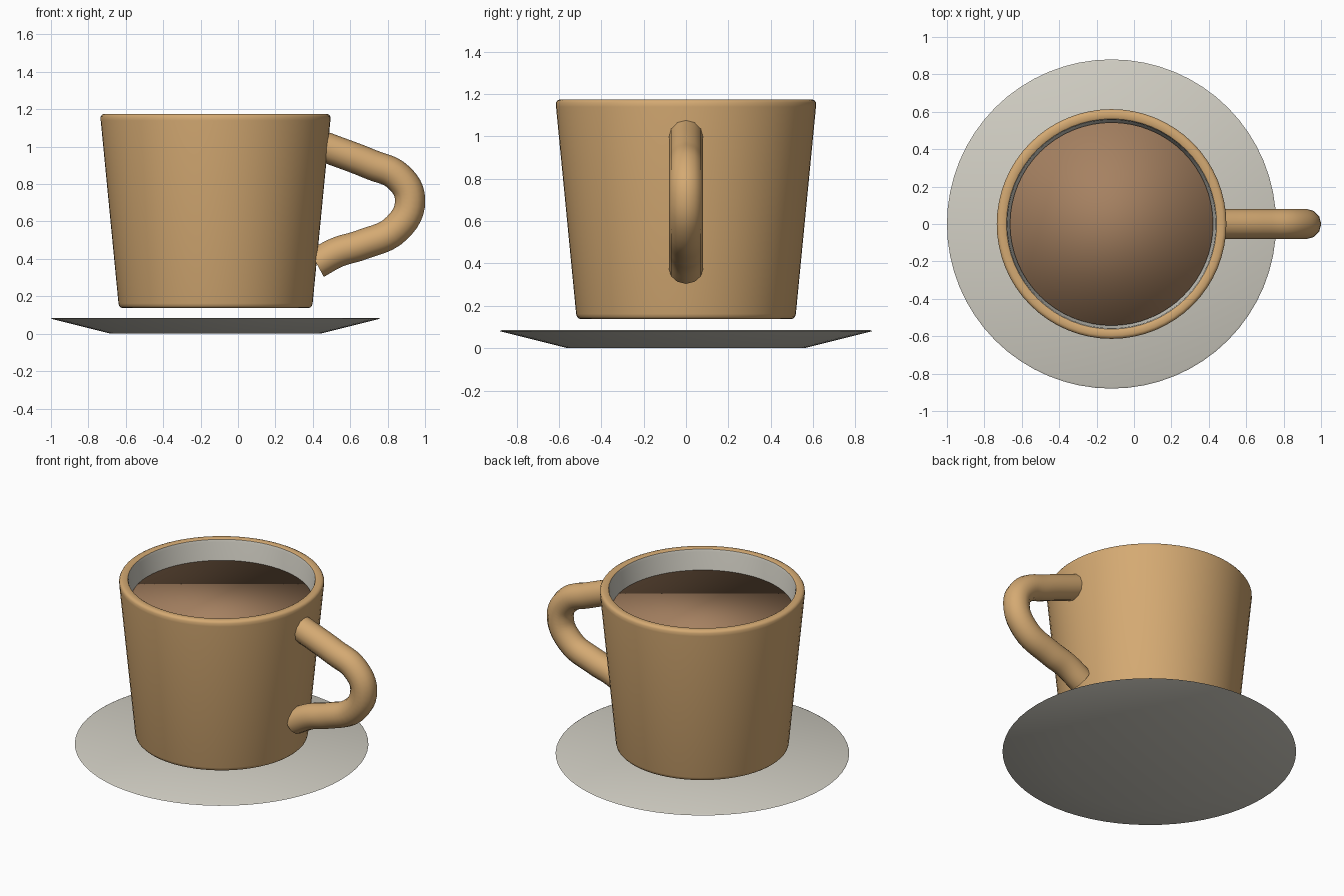
import bpy
import math

cube = bpy.data.objects.get("Cube")
if cube:
    bpy.data.objects.remove(cube, do_unlink=True)

AXIS_X = -0.12   # the cup and saucer share this centre line
SIDES = 64


def make_material(name, rgb):
    mat = bpy.data.materials.new(name)
    mat.use_nodes = True
    mat.diffuse_color = (*rgb, 1)
    mat.node_tree.nodes["Principled BSDF"].inputs["Base Color"].default_value = (*rgb, 1)
    return mat


tan = make_material("tan_glaze", (0.66, 0.40, 0.17))
grey = make_material("pale_grey", (0.64, 0.62, 0.55))
brown = make_material("coffee_brown", (0.38, 0.22, 0.12))


def lathe(name, profile, mats, face_mat=None, smooth_angle=40):
    """Spin a (radius, height) profile, closing both ends with flat caps."""
    verts, faces, slots = [], [], []
    for r, z in profile:
        for i in range(SIDES):
            a = 2 * math.pi * i / SIDES
            verts.append((r * math.cos(a), r * math.sin(a), z))
    for k in range(len(profile) - 1):
        for i in range(SIDES):
            j = (i + 1) % SIDES
            a, b = k * SIDES, (k + 1) * SIDES
            faces.append((a + i, a + j, b + j, b + i))
            slots.append(face_mat(k) if face_mat else 0)
    last = len(profile) - 1
    faces.append(tuple(reversed(range(SIDES))))
    slots.append(0)
    faces.append(tuple(range(last * SIDES, (last + 1) * SIDES)))
    slots.append(face_mat(last) if face_mat else 0)
    mesh = bpy.data.meshes.new(name)
    mesh.from_pydata(verts, [], faces)
    for mat in mats:
        mesh.materials.append(mat)
    mesh.polygons.foreach_set("material_index", slots)
    obj = bpy.data.objects.new(name, mesh)
    obj.location.x = AXIS_X
    bpy.context.collection.objects.link(obj)
    shade(obj, smooth_angle)
    return obj


def shade(obj, angle):
    bpy.ops.object.select_all(action="DESELECT")
    obj.select_set(True)
    bpy.context.view_layer.objects.active = obj
    bpy.ops.object.shade_smooth_by_angle(angle=math.radians(angle))


# Saucer: shallow flat-topped dish with a fine rim
lathe("saucer", [(0.56, 0), (0.88, 0.08), (0.87, 0.085)], [grey])

# Cup: tapered wall with rounded base and lip, pale lining inside
cup_profile = [
    (0.495, 0.137), (0.507, 0.14), (0.515, 0.148), (0.519, 0.162),
    (0.614, 1.14), (0.614, 1.16), (0.608, 1.17), (0.597, 1.175),
    (0.572, 1.175), (0.562, 1.17), (0.557, 1.155), (0.467, 0.2),
]
LINING_START = 9
lathe("cup", cup_profile, [tan, grey], lambda k: int(k >= LINING_START))

# Coffee: softly shaded disc filling the cup
lathe("coffee", [(0.535, 0.99), (0.543, 1.04)], [brown], smooth_angle=180)

# Handle: round tube swept along a curved path
path = [(0.46, 1.0), (0.71, 0.905), (0.86, 0.835), (0.92, 0.715),
        (0.85, 0.565), (0.66, 0.475), (0.53, 0.435), (0.42, 0.375)]
curve = bpy.data.curves.new("handle", "CURVE")
curve.dimensions = "3D"
curve.bevel_depth = 0.081
curve.bevel_resolution = 4
curve.resolution_u = 6
curve.use_fill_caps = True
spline = curve.splines.new("BEZIER")
spline.bezier_points.add(len(path) - 1)
for point, (x, z) in zip(spline.bezier_points, path):
    point.co = (x, 0, z)
    point.handle_left_type = point.handle_right_type = "AUTO"
curve.materials.append(tan)
handle = bpy.data.objects.new("handle", curve)
bpy.context.collection.objects.link(handle)
bpy.ops.object.select_all(action="DESELECT")
handle.select_set(True)
bpy.context.view_layer.objects.active = handle
bpy.ops.object.convert(target="MESH")
shade(bpy.context.view_layer.objects.active, 40)
